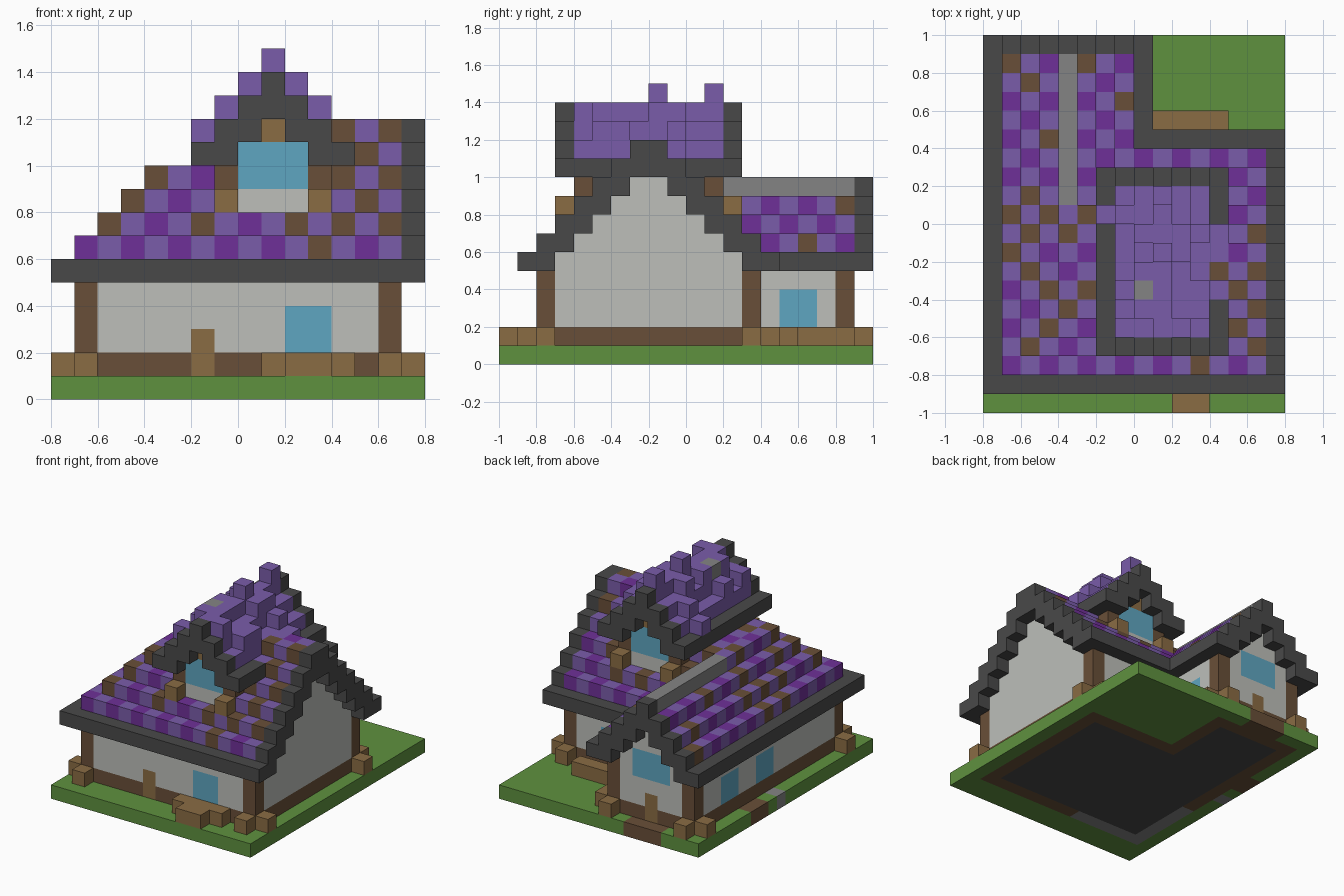
import bpy
import bmesh
import random
from mathutils import Vector

cube = bpy.data.objects.get("Cube")
if cube:
    bpy.data.objects.remove(cube, do_unlink=True)

random.seed(4)
UNIT = 0.1
ORIGIN = Vector((-0.8, -1.0, 0.0))

PALETTE = {
    "grass green": "5F913F", "slate": "494949", "timber brown": "694F38",
    "oak": "8A6C44", "plaster": "BDBFBA", "window blue": "5FA6C1",
    "violet": "7A5CAA", "deep violet": "6F3098", "stone grey": "848484",
}


def linear(c):
    return c / 12.92 if c <= 0.04045 else ((c + 0.055) / 1.055) ** 2.4


def make_material(name, code):
    rgb = [linear(b / 255) for b in bytes.fromhex(code)] + [1.0]
    mat = bpy.data.materials.new(name)
    mat.use_nodes = True
    mat.diffuse_color = rgb
    shader = mat.node_tree.nodes["Principled BSDF"]
    shader.inputs["Base Color"].default_value = rgb
    shader.inputs["Roughness"].default_value = 0.9
    return mat


MATERIALS = {n: make_material(n, c) for n, c in PALETTE.items()}
GRASS, SLATE, TIMBER, OAK, PLASTER, GLASS, VIOLET, DEEP, STONE = PALETTE
blocks = {}  # cell -> (part, colour); the first part to claim a cell keeps it


def put(part, colour, xs, ys, zs):
    """Fill a box of cells; each argument is one index or a range."""
    xs, ys, zs = ([v] if isinstance(v, int) else v for v in (xs, ys, zs))
    for x in xs:
        for y in ys:
            for z in zs:
                blocks.setdefault((x, y, z), (part, colour))


def inside(i, j):
    """L-shaped house footprint, walls included."""
    return (1 <= i <= 14 and 2 <= j <= 13) or (1 <= i <= 7 and 2 <= j <= 18)


def on_wall(i, j):
    return inside(i, j) and not all(
        inside(i + a, j + b) for a in (-1, 0, 1) for b in (-1, 0, 1))


def roof_height(i, j):
    """Top cell of the main roof joined with the rear wing roof."""
    main = wing = 0
    if 1 <= j <= 14:
        main = 5 + min(j - 1, 14 - j)
        if i < 12:
            main = min(main, 5 + i, 9)
    if i <= 8 and j >= 8:
        wing = 5 + min(i, 8 - i)
    return max(main, wing)


# Windows and arched oak panels set in the walls
put("front_window", GLASS, range(10, 12), 2, range(2, 4))
put("rear_window", GLASS, range(10, 12), 13, range(2, 4))
put("wing_side_window", GLASS, 7, range(15, 17), range(2, 4))
put("wing_gable_window", GLASS, range(3, 6), 18, range(4, 6))
for y in (10, 14):
    put("left_windows", GLASS, 1, range(y, y + 2), range(2, 4))
put("front_panel", OAK, 6, 2, range(1, 3))
put("wing_panel", OAK, 4, 18, range(1, 3))

# Corner posts
for x, y in ((1, 2), (14, 2), (14, 13), (7, 13), (7, 18), (1, 18)):
    put("corner_posts", TIMBER, x, y, range(1, 5))

# Foundation, sill beam and plaster walls
for i in range(16):
    for j in range(20):
        if on_wall(i, j):
            mossy = (j == 2 and i <= 6) or (i == 1 and j <= 7)
            put("foundation", STONE if mossy else TIMBER, i, j, 0)
            put("sill_beam", TIMBER, i, j, 1)
            put("walls", PLASTER, i, j, range(2, 5))
        elif inside(i, j):
            put("floor", SLATE, i, j, 0)

# Gable infill
for j in range(3, 13):
    put("side_gable_wall", PLASTER, 14, j, range(5, roof_height(14, j) - 1))
for i in range(2, 7):
    put("wing_gable_wall", PLASTER, i, 18, range(5, roof_height(i, 18) - 1))

# Ground with worn patches
put("ground", TIMBER, range(3, 6), 19, 0)
put("ground", TIMBER, 0, range(12, 14), 0)
put("ground", STONE, 0, 10, 0)
put("ground", GRASS, range(16), range(20), 0)

# Oak blocks at the corners, the steps and the planters
for x, y in ((0, 2), (1, 1), (14, 1), (15, 2), (15, 13), (14, 14),
             (8, 18), (7, 19), (1, 19), (0, 18), (9, 1), (12, 1)):
    put("oak_blocks", OAK, x, y, 1)
put("front_step", OAK, range(10, 12), range(0, 2), 1)
put("rear_planter", OAK, range(9, 13), 15, 1)
put("wing_planter", OAK, 8, range(14, 18), 1)

# Dormer walls, the same on the front and the rear
for wall, outer in ((4, 3), (11, 12)):
    put("dormer_sill", PLASTER, range(8, 11), wall, 8)
    put("dormer_window", GLASS, range(8, 11), wall, range(9, 11))
    put("dormer_arch", OAK, 9, wall, 11)
    for x in (7, 11):
        put("dormer_posts", TIMBER, x, wall, range(8, 10))
        put("dormer_brackets", OAK, x, outer, 8)
for x in (7, 11):
    put("dormer_cheeks", TIMBER, x, range(5, 11), 9)

# Main and wing roof: slate edges, chequered tiles, stone ridge
for i in range(16):
    for j in range(1, 20):
        top = roof_height(i, j)
        if not top:
            continue
        if top == 5 or i == 15 or j == 19:
            part, colour = "roof_trim", SLATE
        elif i == 4 and 11 <= j <= 18:
            part, colour = "wing_ridge", STONE
        else:
            part = "roof_tiles"
            other = DEEP if random.random() < 0.55 else TIMBER
            colour = VIOLET if (i + j) % 2 == 0 else other
        put(part, colour, i, j, range(max(5, top - 1), top + 1))

# Dormer roof
for i in range(6, 13):
    top = 13 - abs(i - 9)
    for j in range(3, 13):
        edge = j in (3, 12) or i in (6, 12)
        put("dormer_trim" if edge else "dormer_roof", SLATE if edge else VIOLET,
            i, j, range(max(10, top - 1), top + 1))

# Raised tiles on the dormer roof
put("dormer_cap", STONE, 8, 6, 13)
RAISED = {6: (10,), 7: (4, 6, 10), 8: (5, 7, 9), 9: (8, 11),
          10: (4, 8, 9), 11: (5, 6, 9), 12: (9,)}
for i, rows in RAISED.items():
    for j in rows:
        put("raised_tiles", VIOLET, i, j, 14 - abs(i - 9))

# Turn each part into a mesh of its exposed faces
SIDES = [(axis, sign) for axis in range(3) for sign in (0, 1)]
for part in dict.fromkeys(p for p, _ in blocks.values()):
    cells = {c: col for c, (p, col) in blocks.items() if p == part}
    colours = sorted(set(cells.values()))
    bm = bmesh.new()
    for cell, colour in cells.items():
        for axis, sign in SIDES:
            step = [0, 0, 0]
            step[axis] = 2 * sign - 1
            if tuple(a + b for a, b in zip(cell, step)) in blocks:
                continue
            u, v = (axis + 1) % 3, (axis + 2) % 3
            corners = []
            for a, b in ((0, 0), (1, 0), (1, 1), (0, 1)):
                p = Vector(cell)
                p[axis] += sign
                p[u] += a
                p[v] += b
                corners.append(bm.verts.new(ORIGIN + p * UNIT))
            face = bm.faces.new(corners if sign else corners[::-1])
            face.material_index = colours.index(colour)
    bmesh.ops.remove_doubles(bm, verts=bm.verts, dist=UNIT / 100)
    mesh = bpy.data.meshes.new(part)
    bm.to_mesh(mesh)
    bm.free()
    for colour in colours:
        mesh.materials.append(MATERIALS[colour])
    bpy.context.collection.objects.link(bpy.data.objects.new(part, mesh))
